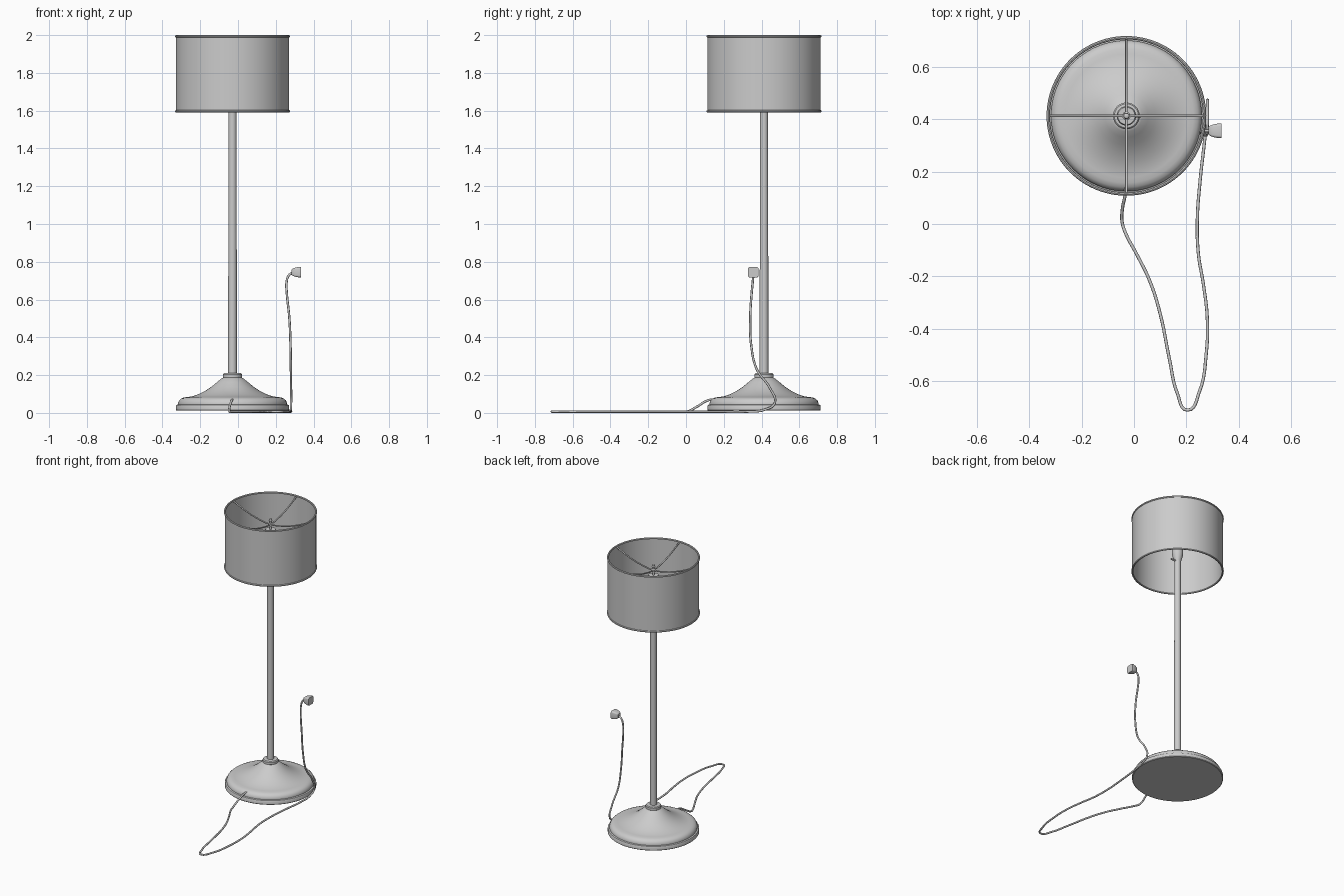
import bpy, bmesh, math
from mathutils import Vector

if "Cube" in bpy.data.objects:
    bpy.data.objects.remove(bpy.data.objects["Cube"])

CX, CY = -0.029, 0.413   # lamp axis


def finish(name, bm, angle=35):
    bmesh.ops.recalc_face_normals(bm, faces=bm.faces)
    me = bpy.data.meshes.new(name)
    bm.to_mesh(me)
    bm.free()
    ob = bpy.data.objects.new(name, me)
    bpy.context.collection.objects.link(ob)
    bpy.ops.object.select_all(action='DESELECT')
    ob.select_set(True)
    bpy.context.view_layer.objects.active = ob
    bpy.ops.object.shade_smooth_by_angle(angle=math.radians(angle))
    return ob


def lathe(name, profile, n=64, closed=False):
    """Spin an (r, z) profile about the lamp axis."""
    bm = bmesh.new()
    vs = [bm.verts.new((CX + r, CY, z)) for r, z in profile]
    edges = [bm.edges.new(p) for p in zip(vs, vs[1:])]
    if closed:
        edges.append(bm.edges.new((vs[-1], vs[0])))
    bmesh.ops.spin(bm, geom=vs + edges, cent=(CX, CY, 0), axis=(0, 0, 1),
                   angle=2 * math.pi, steps=n, use_duplicate=False)
    bmesh.ops.remove_doubles(bm, verts=bm.verts, dist=1e-5)
    return finish(name, bm)


def tube(name, points, radius, res=6):
    """Smooth round wire through the points."""
    cu = bpy.data.curves.new(name, 'CURVE')
    cu.dimensions = '3D'
    cu.bevel_depth = radius
    cu.bevel_resolution = 2
    cu.resolution_u = res
    cu.use_fill_caps = True
    sp = cu.splines.new('BEZIER')
    sp.bezier_points.add(len(points) - 1)
    for bp, p in zip(sp.bezier_points, points):
        bp.co = p
        bp.handle_left_type = bp.handle_right_type = 'AUTO'
    ob = bpy.data.objects.new(name, cu)
    bpy.context.collection.objects.link(ob)
    return ob


# Weighted foot: stepped rim, then concave sweep up to the pole
lathe("base", [(0, .012), (.296, .012), (.300, .016), (.300, .036), (.297, .042),
               (.288, .045), (.288, .052), (.283, .066), (.272, .076), (.256, .082),
               (.236, .084), (.212, .088), (.180, .099), (.145, .116), (.112, .138),
               (.082, .163), (.060, .181), (.047, .188), (0, .188)], 80)
lathe("base_collar", [(0, .183), (.046, .183), (.051, .188), (.051, .204),
                      (.046, .210), (.030, .212), (0, .212)], 48)

# Pole
lathe("pole", [(0, .19), (.0235, .19), (.0215, 1.40), (.0215, 1.70), (0, 1.70)], 32)

# Bulb socket, its switch and the stem with finial
lathe("socket", [(0, 1.67), (.022, 1.67), (.027, 1.685), (.035, 1.715), (.037, 1.73),
                 (.037, 1.86), (.033, 1.868), (0, 1.868)], 32)
tube("switch", [(CX + .02, CY, 1.67), (CX + .035, CY, 1.67), (CX + .055, CY, 1.67)], .006)
lathe("finial", [(0, 1.86), (.007, 1.86), (.007, 1.893), (.016, 1.895), (.016, 1.908),
                 (.007, 1.912), (.007, 1.920), (.012, 1.930), (.010, 1.940), (0, 1.946)], 24)

# Drum shade: thin wall with a rolled rim at each end
lathe("shade", [(.296, 1.595), (.300, 1.595), (.300, 1.993), (.296, 1.993)], 96, True)
for label, z in (("lower", 1.5965), ("upper", 1.9935)):
    ring = [(.2985 + .0065 * math.cos(a * math.pi / 4), z + .0065 * math.sin(a * math.pi / 4))
            for a in range(8)]
    lathe(label + "_shade_rim", ring, 96, True)

# Two crossing sagging wires carry the shade
for i in range(2):
    d = Vector((1 - i, i, 0))
    pts = [Vector((CX, CY, 1.902 + .089 * (abs(r) / .297) ** 1.7)) + d * r
           for r in (-.297, -.2, -.1, 0, .1, .2, .297)]
    tube("shade_wire_%d" % (i + 1), pts, .005)

# Power cord: out of the base, loop on the floor, up to the plug
F = .0065
tube("cord", [
    (-.029, .165, .072), (-.033, .115, .066), (-.044, .060, .034), (-.045, .005, F),
    (-.030, -.040, F), (.010, -.115, F), (.060, -.217, F), (.100, -.343, F),
    (.135, -.514, F), (.166, -.648, F), (.204, -.711, F), (.250, -.640, F),
    (.276, -.495, F), (.280, -.360, F), (.265, -.230, F), (.246, -.115, F),
    (.242, .020, F), (.253, .170, F), (.270, .320, F), (.280, .420, .018),
    (.281, .470, .052), (.281, .445, .130), (.280, .375, .230), (.278, .345, .360),
    (.272, .340, .500), (.258, .348, .640), (.257, .353, .690), (.269, .356, .728),
    (.296, .356, .745)], .0062)

# Plug: rounded square body flaring toward its face
bm = bmesh.new()
loops = []
for x, h in ((.284, .014), (.290, .019), (.302, .024), (.318, .027), (.329, .028), (.334, .0275)):
    c = h * .35
    loop = []
    for k, (sy, sz) in enumerate(((1, 1), (-1, 1), (-1, -1), (1, -1))):
        for j in range(4):
            a = math.radians(90 * k + 30 * j)
            loop.append(bm.verts.new((x, .356 + sy * (h - c) + c * math.cos(a),
                                      .745 + sz * (h - c) + c * math.sin(a))))
    loops.append(loop)
for a, b in zip(loops, loops[1:]):
    for i in range(16):
        bm.faces.new((a[i], a[(i + 1) % 16], b[(i + 1) % 16], b[i]))
bm.faces.new(loops[0])
bm.faces.new(loops[-1])
finish("plug", bm)
